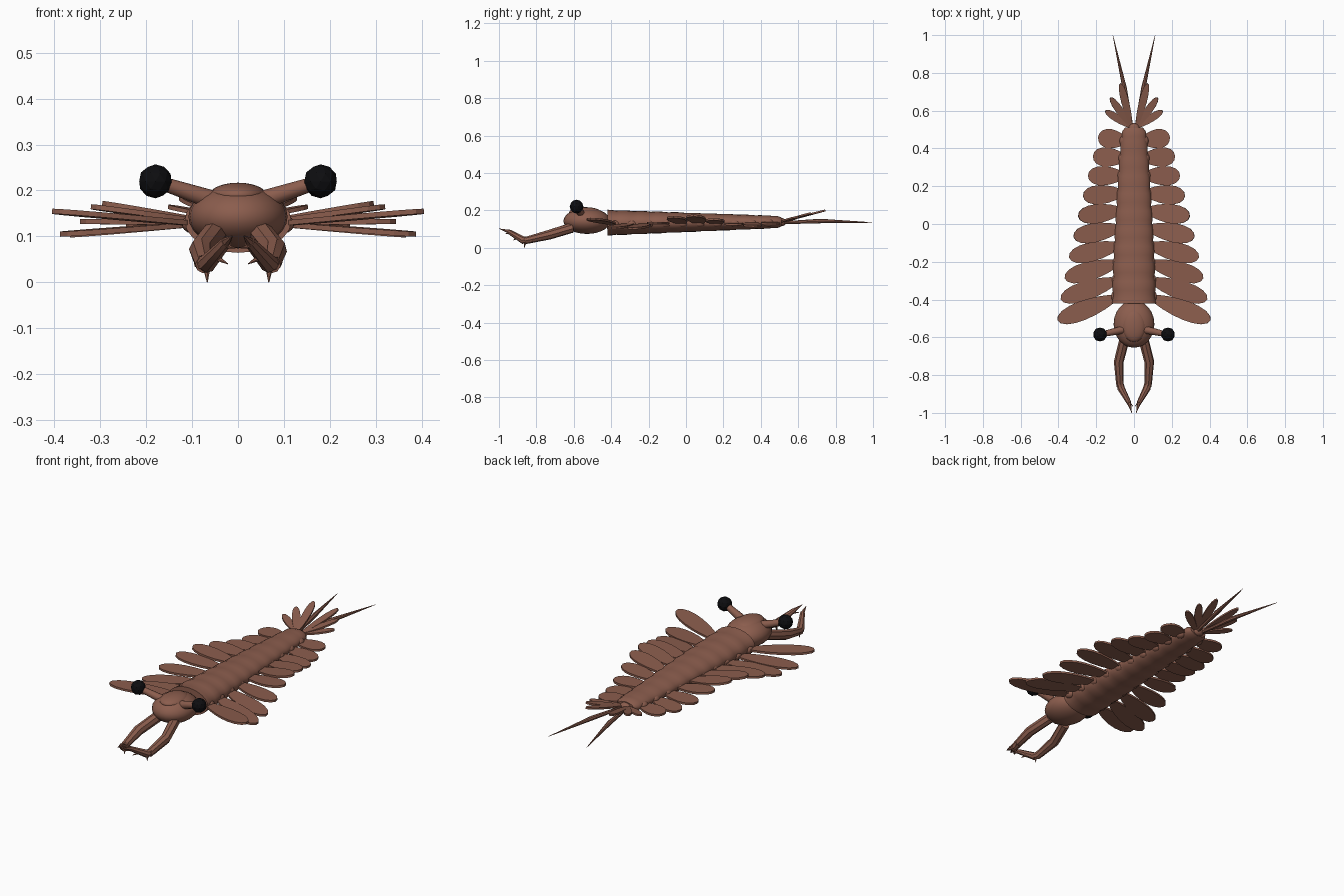
import bpy, bmesh, math
from mathutils import Vector, Matrix

old = bpy.data.objects.get("Cube")
if old:
    bpy.data.objects.remove(old, do_unlink=True)


def material(name, color):
    m = bpy.data.materials.new(name)
    m.use_nodes = True
    m.diffuse_color = (*color, 1)
    m.node_tree.nodes["Principled BSDF"].inputs["Base Color"].default_value = (*color, 1)
    return m


SHELL = material("brown shell", (0.26, 0.11, 0.075))
BLACK = material("black eye", (0.004, 0.004, 0.005))


def finish(name, bm, mat=SHELL, smooth=True):
    bmesh.ops.recalc_face_normals(bm, faces=bm.faces)
    mesh = bpy.data.meshes.new(name)
    bm.to_mesh(mesh)
    bm.free()
    mesh.materials.append(mat)
    for p in mesh.polygons:
        p.use_smooth = smooth
    ob = bpy.data.objects.new(name, mesh)
    bpy.context.collection.objects.link(ob)
    if smooth:
        bpy.ops.object.select_all(action='DESELECT')
        ob.select_set(True)
        bpy.context.view_layer.objects.active = ob
        bpy.ops.object.shade_smooth_by_angle(angle=math.radians(40))
    return ob


def ellipsoid(name, center, radii):
    bm = bmesh.new()
    bmesh.ops.create_uvsphere(bm, u_segments=24, v_segments=14, radius=1,
                              matrix=Matrix.Translation(center) @ Matrix.Diagonal((*radii, 1)))
    return finish(name, bm)


def loft(bm, rings):
    """Skin a list of equal-length rings and cap both ends."""
    rows = [[bm.verts.new(p) for p in ring] for ring in rings]
    n = len(rows[0])
    for a, b in zip(rows, rows[1:]):
        for k in range(n):
            bm.faces.new((a[k], a[(k + 1) % n], b[(k + 1) % n], b[k]))
    bm.faces.new(rows[0])
    bm.faces.new(rows[-1][::-1])


def tube(name, points, radii, sides=8):
    """Tapered limb through a few points."""
    pts = [Vector(p) for p in points]
    rings = []
    for i, p in enumerate(pts):
        d = (pts[min(i + 1, len(pts) - 1)] - pts[max(i - 1, 0)]).normalized()
        u = d.cross(Vector((0.1, 0.2, 1))).normalized()
        v = d.cross(u)
        angles = [2 * math.pi * k / sides for k in range(sides)]
        rings.append([p + radii[i] * (u * math.cos(a) + v * math.sin(a)) for a in angles])
    bm = bmesh.new()
    loft(bm, rings)
    return finish(name, bm)


def blade(name, root, tip, half_width, power=0.5, thick=0.011):
    """Flat rounded plate running from root to tip."""
    root, tip = Vector(root), Vector(tip)
    axis = tip - root
    side = axis.cross(Vector((0, 0, 1))).normalized()
    up = side.cross(axis).normalized() * thick / 2
    outline = []
    for k in range(18):
        a = 2 * math.pi * k / 18
        t = (1 - math.cos(a)) / 2
        w = half_width * math.sin(a) * (0.7 + power * t)
        outline.append(root + axis * t + side * w)
    bm = bmesh.new()
    loft(bm, [[p - up for p in outline], [p + up for p in outline]])
    return finish(name, bm, smooth=False)


# Segmented trunk: tapering tube with a gentle bulge on each segment
SEGMENTS = 10
START, END = -0.42, 0.51
bm = bmesh.new()
rings = []
for i in range(SEGMENTS * 4 + 1):
    t = i / (SEGMENTS * 4)
    bulge = 0.96 + 0.05 * abs(math.cos(math.pi * t * SEGMENTS))
    end = 0.75 if i == SEGMENTS * 4 else 1
    rx = (0.115 - 0.052 * t ** 1.5) * bulge * end
    rz = (0.069 - 0.037 * t) * bulge * end
    rings.append([(rx * math.cos(a), START + (END - START) * t, 0.134 + 0.004 * t + rz * math.sin(a))
                  for a in [2 * math.pi * k / 24 for k in range(24)]])
loft(bm, rings)
finish("trunk", bm)

# Head with its top shield, and the tail bulb
ellipsoid("head", (0, -0.53, 0.143), (0.108, 0.125, 0.069))
ellipsoid("head_shield", (0, -0.54, 0.19), (0.062, 0.085, 0.027))
ellipsoid("tail_bulb", (0, 0.51, 0.137), (0.03, 0.025, 0.022))

for label, s in (("left", 1), ("right", -1)):
    # Swimming flaps in a rippling row
    for i in range(SEGMENTS):
        t = i / (SEGMENTS - 1)
        y = -0.385 + 0.825 * t
        sweep = 0.125 * (1 - t) ** 1.3 - 0.02 * t
        reach = 0.405 - 0.215 * t ** 1.15
        ripple = 0.045 * math.sin(math.pi * (i - 3.2) / 3.2)
        ripple = 0.015 if i == 0 else ripple
        root_x = 0.085 - 0.05 * t
        blade(f"{label}_flap_{i + 1}", (s * root_x, y, 0.127 + 0.006 * t),
              (s * reach, y - sweep, 0.14 + ripple * (1 - 0.5 * t)), 0.052)
        ellipsoid(f"{label}_flap_joint_{i + 1}", (s * (0.1 - 0.045 * t), y, 0.127 + 0.006 * t),
                  (0.022, 0.03, 0.02))

    # Stalked eye
    tube(f"{label}_eye_stalk", [(s * 0.06, -0.56, 0.181), (s * 0.17, -0.584, 0.217)], [0.021, 0.015], 12)
    bm = bmesh.new()
    bmesh.ops.create_icosphere(bm, subdivisions=2, radius=0.037,
                               matrix=Matrix.Translation((s * 0.18, -0.585, 0.22)))
    finish(f"{label}_eye", bm, BLACK, False)

    # Jointed grasping arm with claw and spines
    tube(f"{label}_arm", [(s * 0.05, -0.61, 0.107), (s * 0.081, -0.73, 0.07), (s * 0.074, -0.86, 0.038)],
         [0.027, 0.026, 0.019])
    tube(f"{label}_forearm", [(s * 0.08, -0.82, 0.045), (s * 0.068, -0.87, 0.04), (s * 0.025, -0.95, 0.088)],
         [0.018, 0.02, 0.012])
    tube(f"{label}_claw", [(s * 0.027, -0.945, 0.086), (s * 0.012, -1.0, 0.102)], [0.011, 0.001], 6)
    for k, (base, point) in enumerate((((0.068, -0.86, 0.03), (0.067, -0.865, 0.0)),
                                       ((0.05, -0.90, 0.055), (0.022, -0.925, 0.04)),
                                       ((0.032, -0.935, 0.08), (0.006, -0.965, 0.075)))):
        tube(f"{label}_spine_{k + 1}", [(s * base[0], *base[1:]), (s * point[0], *point[1:])],
             [0.008, 0.001], 6)

    # Tail fan blades and the long trailing feeler
    for k, (x, y, z) in enumerate(((0.152, 0.6, 0.165), (0.125, 0.67, 0.185), (0.072, 0.745, 0.2))):
        blade(f"{label}_tail_blade_{k + 1}", (s * 0.012, 0.51, 0.138), (s * x, y, z), 0.021, 0.5, 0.009)
    tube(f"{label}_tail_feeler", [(s * 0.012, 0.52, 0.134), (s * 0.05, 0.72, 0.143), (s * 0.112, 1.0, 0.135)],
         [0.008, 0.012, 0.001])
